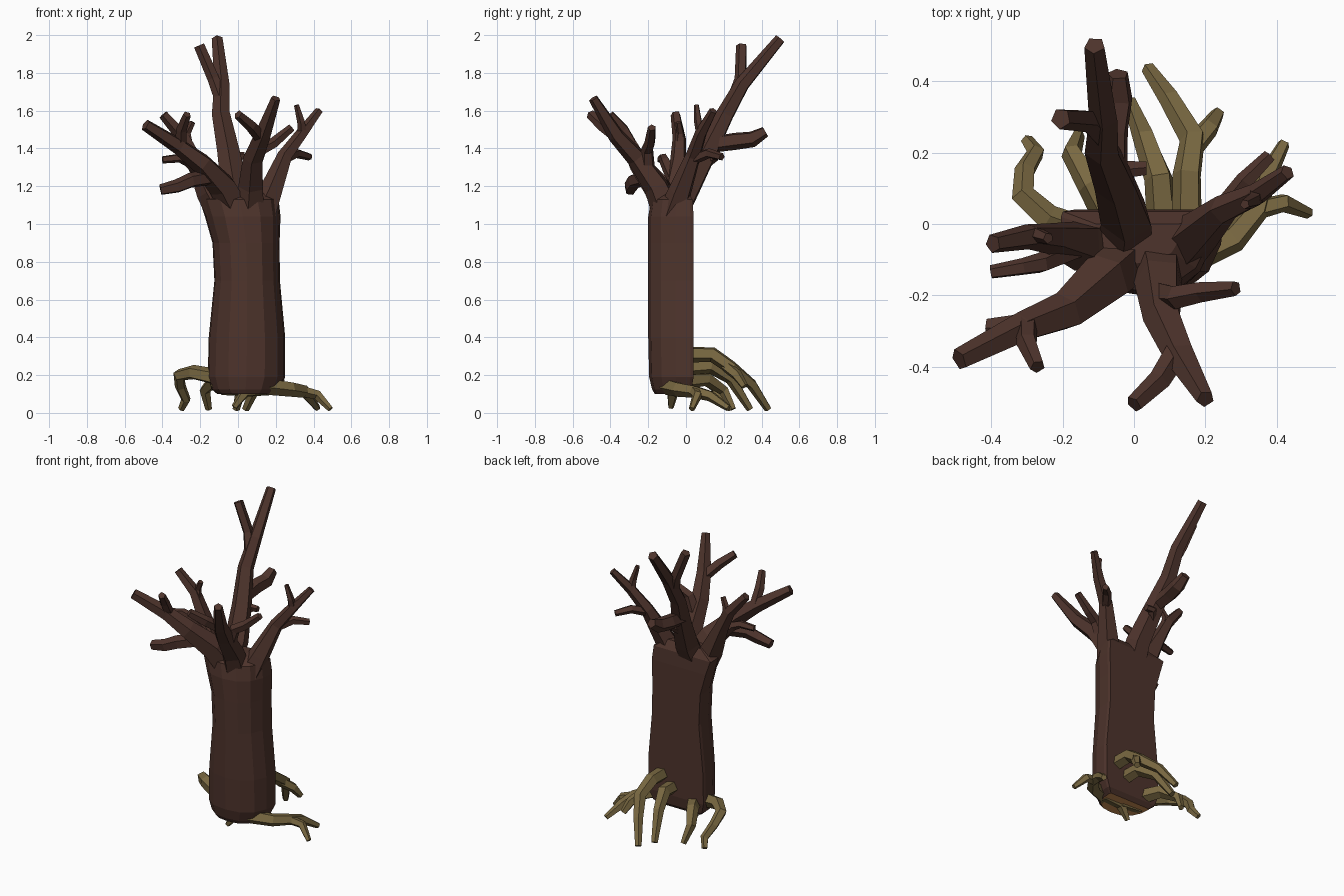
import bpy, bmesh, math
from mathutils import Vector


def material(name, rgb):
    m = bpy.data.materials.new(name)
    m.diffuse_color = (*rgb, 1)
    return m


BARK = material("dark bark", (0.076, 0.034, 0.025))
ROOT = material("olive root", (0.195, 0.141, 0.054))
CUT = material("cut wood", (0.62, 0.28, 0.09))


def finish(bm, name, mats):
    bmesh.ops.recalc_face_normals(bm, faces=bm.faces)
    me = bpy.data.meshes.new(name)
    bm.to_mesh(me)
    bm.free()
    for m in mats:
        me.materials.append(m)
    ob = bpy.data.objects.new(name, me)
    bpy.context.collection.objects.link(ob)
    return ob


def skin(bm, rings):
    """Bridge matching rings of points and cap both ends."""
    vs = [[bm.verts.new(p) for p in r] for r in rings]
    n = len(vs[0])
    for a, b in zip(vs, vs[1:]):
        for i in range(n):
            j = (i + 1) % n
            bm.faces.new((a[i], a[j], b[j], b[i]))
    return bm.faces.new(vs[0][::-1]), bm.faces.new(vs[-1])


def limb(name, mat, paths, sides=5):
    """One limb: a main tube plus its forks. Each path point is x, y, z, radius."""
    bm = bmesh.new()
    for path in paths:
        pts = [Vector(p[:3]) for p in path]
        rings, u = [], None
        for k, c in enumerate(pts):
            d = (pts[min(k + 1, len(pts) - 1)] - pts[max(k - 1, 0)]).normalized()
            if u is None:
                u = d.orthogonal()
            u = (u - d * u.dot(d)).normalized()
            v = d.cross(u)
            r = path[k][3]
            rings.append([c + r * (math.cos(t) * u + math.sin(t) * v)
                          for t in (2 * math.pi * i / sides for i in range(sides))])
        skin(bm, rings)
    return finish(bm, name, [mat])


# Trunk: rounded front, flat back; levels are z, left, right, front, back
levels = [(0.10, -0.11, 0.19, -0.165, 0.01), (0.125, -0.14, 0.22, -0.18, 0.03),
          (0.19, -0.16, 0.25, -0.195, 0.04), (0.40, -0.155, 0.25, -0.20, 0.04),
          (0.70, -0.125, 0.222, -0.20, 0.04), (0.90, -0.135, 0.22, -0.20, 0.04),
          (1.04, -0.175, 0.225, -0.20, 0.04), (1.13, -0.205, 0.215, -0.185, 0.035),
          (1.18, -0.11, 0.13, -0.11, 0.0)]
section = [(-0.97, 1), (-1, 0.93), (-0.97, 0.6), (-0.8, 0.28), (-0.47, 0.06), (0, 0),
           (0.47, 0.06), (0.8, 0.28), (0.97, 0.6), (1, 0.93), (0.97, 1)]
bm = bmesh.new()
bottom, _ = skin(bm, [[((l + r) / 2 + sx * (r - l) / 2, f + sy * (b - f), z)
                       for sx, sy in section] for z, l, r, f, b in levels])
bottom.material_index = 1
finish(bm, "trunk", [BARK, CUT])

# Branches
limb("tall_back_branch", BARK, [
    [(-0.03, -0.06, 1.06, .085), (-0.02, 0.015, 1.20, .075), (-0.05, 0.11, 1.38, .062),
     (-0.09, 0.21, 1.58, .05), (-0.085, 0.30, 1.74, .042), (-0.11, 0.50, 1.98, .03)],
    [(-0.09, 0.25, 1.66, .035), (-0.13, 0.29, 1.77, .033), (-0.205, 0.295, 1.945, .03)],
    [(-0.06, 0.12, 1.42, .045), (-0.06, 0.26, 1.44, .048), (-0.045, 0.35, 1.45, .045),
     (-0.045, 0.42, 1.49, .03)],
    [(-0.05, 0.10, 1.32, .03), (-0.01, 0.155, 1.36, .027), (0.035, 0.155, 1.36, .02)]])
limb("front_left_branch", BARK, [
    [(0.0, -0.08, 1.05, .085), (-0.08, -0.15, 1.20, .078), (-0.19, -0.245, 1.32, .058),
     (-0.31, -0.29, 1.41, .045), (-0.49, -0.38, 1.525, .032)],
    [(-0.30, -0.28, 1.41, .032), (-0.30, -0.33, 1.50, .03), (-0.27, -0.40, 1.58, .022)],
    [(-0.14, -0.20, 1.25, .045), (-0.25, -0.27, 1.23, .042), (-0.32, -0.29, 1.20, .038),
     (-0.41, -0.295, 1.18, .03)]])
limb("left_branch", BARK, [
    [(-0.08, -0.06, 1.05, .085), (-0.15, -0.06, 1.17, .072), (-0.23, -0.04, 1.34, .045),
     (-0.29, -0.035, 1.46, .037), (-0.395, -0.055, 1.58, .027)],
    [(-0.17, -0.07, 1.24, .035), (-0.26, -0.11, 1.33, .03), (-0.31, -0.12, 1.35, .025),
     (-0.40, -0.135, 1.34, .02)],
    [(-0.26, -0.04, 1.40, .028), (-0.27, -0.03, 1.48, .022), (-0.24, -0.04, 1.54, .016)]])
limb("front_right_branch", BARK, [
    [(0.06, -0.09, 1.04, .085), (0.07, -0.155, 1.20, .07), (0.08, -0.26, 1.35, .055),
     (0.13, -0.37, 1.47, .045), (0.20, -0.49, 1.665, .026)],
    [(0.12, -0.36, 1.46, .036), (0.07, -0.44, 1.52, .033), (0.0, -0.505, 1.58, .026)],
    [(0.07, -0.20, 1.26, .042), (0.12, -0.205, 1.39, .034), (0.19, -0.19, 1.43, .03),
     (0.285, -0.18, 1.51, .022)]])
limb("right_branch", BARK, [
    [(0.12, -0.07, 1.04, .085), (0.175, -0.03, 1.17, .065), (0.25, 0.04, 1.36, .042),
     (0.34, 0.08, 1.48, .033), (0.43, 0.145, 1.60, .022)],
    [(0.24, 0.03, 1.34, .03), (0.31, 0.12, 1.375, .027), (0.38, 0.19, 1.355, .02)],
    [(0.34, 0.08, 1.47, .026), (0.335, 0.065, 1.54, .022), (0.31, 0.055, 1.63, .014)]])

# Roots
limb("left_root", ROOT, [
    [(-0.12, -0.03, 0.19, .045), (-0.24, 0.015, 0.215, .04), (-0.31, 0.08, 0.20, .035),
     (-0.305, 0.15, 0.14, .03), (-0.275, 0.20, 0.07, .026), (-0.30, 0.235, 0.02, .018)]])
limb("back_left_root", ROOT, [
    [(-0.06, 0.0, 0.17, .045), (-0.12, 0.11, 0.18, .04), (-0.175, 0.20, 0.12, .03),
     (-0.155, 0.25, 0.02, .018)]])
limb("back_middle_root", ROOT, [
    [(0.08, 0.0, 0.24, .045), (0.07, 0.13, 0.25, .042), (0.03, 0.24, 0.18, .033),
     (-0.01, 0.34, 0.02, .02)]])
limb("back_right_root", ROOT, [
    [(0.15, 0.0, 0.31, .045), (0.15, 0.14, 0.31, .042), (0.165, 0.24, 0.24, .038),
     (0.10, 0.35, 0.15, .03), (0.04, 0.435, 0.02, .02)],
    [(0.16, 0.21, 0.25, .033), (0.21, 0.27, 0.20, .03), (0.235, 0.31, 0.14, .02)]])
limb("right_root", ROOT, [
    [(0.15, -0.10, 0.14, .045), (0.28, -0.04, 0.125, .04), (0.345, 0.04, 0.115, .035),
     (0.37, 0.13, 0.09, .03), (0.42, 0.225, 0.025, .018)],
    [(0.34, 0.04, 0.115, .03), (0.42, 0.06, 0.095, .027), (0.49, 0.03, 0.02, .016)]])
limb("under_root", ROOT, [
    [(0.17, -0.07, 0.125, .035), (0.04, -0.07, 0.115, .035), (-0.02, -0.08, 0.03, .016)],
    [(0.05, -0.06, 0.12, .035), (-0.08, -0.05, 0.125, .035), (-0.13, -0.04, 0.16, .03)]])
